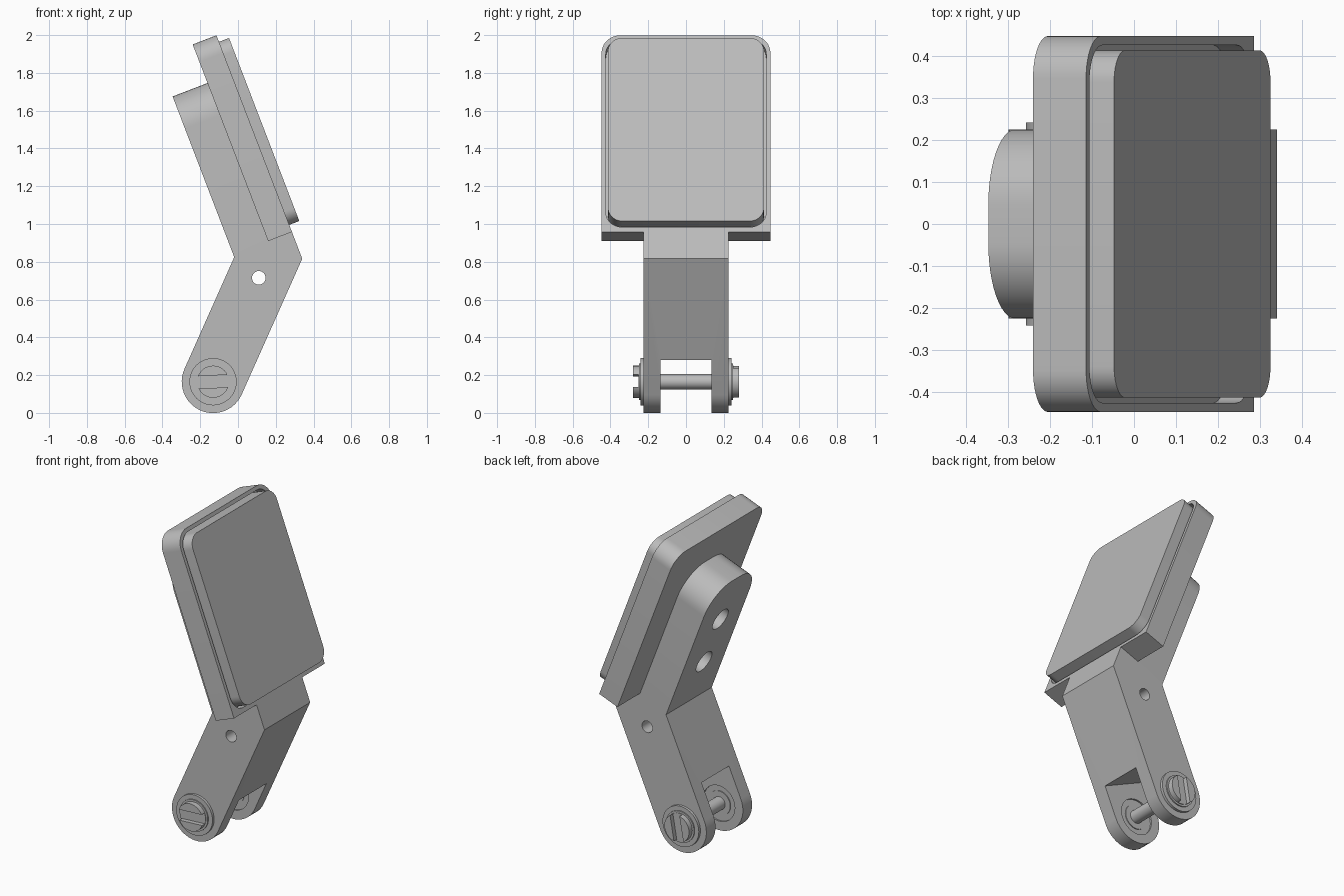
import bpy, bmesh, math
from mathutils import Matrix, Vector

cube = bpy.data.objects.get("Cube")
if cube:
    bpy.data.objects.remove(cube, do_unlink=True)

grey = bpy.data.materials.new("satin grey")
grey.use_nodes = True
grey.diffuse_color = (0.5, 0.5, 0.5, 1)
grey.node_tree.nodes["Principled BSDF"].inputs["Base Color"].default_value = (0.5, 0.5, 0.5, 1)


def frame(a, b, origin=(0, 0, 0)):
    """Matrix whose local x and y axes are a and b."""
    a, b = Vector(a), Vector(b)
    m = Matrix((a, b, a.cross(b))).transposed().to_4x4()
    m.translation = origin
    return m


# Frames: side looks along y, pad lies in the tilted plane (across, up, outward)
TILT = math.radians(21)
UP = Vector((-math.sin(TILT), 0, math.cos(TILT)))
OUT = Vector((math.cos(TILT), 0, math.sin(TILT)))
SIDE = frame((1, 0, 0), (0, 0, 1))
PAD = frame((0, 1, 0), UP)
PIVOT = Vector((-0.132, 0, 0.165))
LEAN = math.radians(24.4)
AXIS = Vector((math.sin(LEAN), 0, math.cos(LEAN)))
RADIUS = 0.166


def extrude(name, outline, low, high, m):
    """Prism from a 2D outline between two depths of a frame."""
    bm = bmesh.new()
    rings = [[bm.verts.new((x, y, d)) for x, y in outline] for d in (low, high)]
    bm.faces.new(rings[0][::-1])
    bm.faces.new(rings[1])
    n = len(outline)
    for i in range(n):
        j = (i + 1) % n
        bm.faces.new((rings[0][i], rings[0][j], rings[1][j], rings[1][i]))
    bmesh.ops.recalc_face_normals(bm, faces=bm.faces)
    bm.transform(m)
    mesh = bpy.data.meshes.new(name)
    bm.to_mesh(mesh)
    bm.free()
    mesh.materials.append(grey)
    ob = bpy.data.objects.new(name, mesh)
    bpy.context.collection.objects.link(ob)
    return ob


def arc(cx, cy, r, start, end, steps):
    return [(cx + r * math.cos(math.radians(start + (end - start) * i / steps)),
             cy + r * math.sin(math.radians(start + (end - start) * i / steps)))
            for i in range(steps + 1)]


def circle(cx, cy, r, steps=48):
    return arc(cx, cy, r, 0, 360, steps)[:-1]


def rounded(half, bottom, top, r_top, r_bottom=0):
    pts = []
    for sx, y, sy, r, start in ((1, top, 1, r_top, 0), (-1, top, 1, r_top, 90),
                                (-1, bottom, -1, r_bottom, 180), (1, bottom, -1, r_bottom, 270)):
        if r:
            pts += arc(sx * (half - r), y - sy * r, r, start, start + 90, 10)
        else:
            pts.append((sx * half, y))
    return pts


def cut(ob, cutter, operation="DIFFERENCE"):
    mod = ob.modifiers.new("cut", "BOOLEAN")
    mod.operation, mod.solver, mod.object = operation, "EXACT", cutter
    bpy.context.view_layer.objects.active = ob
    bpy.ops.object.modifier_apply(modifier=mod.name)
    bpy.data.objects.remove(cutter, do_unlink=True)


def smooth(ob):
    bpy.ops.object.select_all(action="DESELECT")
    ob.select_set(True)
    bpy.context.view_layer.objects.active = ob
    bpy.ops.object.shade_smooth_by_angle(angle=math.radians(30))


def in_pad(out, up):
    p = OUT * out + UP * up
    return p.x, p.z


# Bent arm: rounded pivot end, elbow, and upper half behind the plate
REAR, BACK, FRONT, BASE, ARM_TOP = 0.277, 0.475, 0.61, 0.792, 1.688
lean_deg = math.degrees(LEAN)
profile = [in_pad(REAR, 0.777), in_pad(REAR, BASE)]
profile = arc(PIVOT.x, PIVOT.z, RADIUS, 180 - lean_deg, 360 - lean_deg, 24)
profile += [in_pad(FRONT, 0.64), in_pad(FRONT, BASE), in_pad(BACK, BASE),
            in_pad(BACK, ARM_TOP), in_pad(REAR, ARM_TOP), in_pad(REAR, 0.777)]
arm = extrude("arm", profile, -0.225, 0.225, SIDE)

bm = bmesh.new()
bm.from_mesh(arm.data)
corners = [e for e in bm.edges
           if all(abs(v.co.dot(UP) - ARM_TOP) < 0.001 for v in e.verts)
           and abs(e.verts[0].co.y - e.verts[1].co.y) < 0.001]
bmesh.ops.bevel(bm, geom=corners, offset=0.18, segments=12, profile=0.5, affect="EDGES")
bm.to_mesh(arm.data)
bm.free()

# Fork slot, cross hole, bearing bores and countersunk rear holes
fork = frame((0, 1, 0), AXIS, PIVOT)
cut(arm, extrude("slot", [(-0.135, -0.4), (0.135, -0.4), (0.135, 0.2), (-0.135, 0.2)], -0.4, 0.4, fork))
cut(arm, extrude("cross_hole", circle(0.11, 0.715, 0.036, 32), -0.5, 0.5, SIDE))
cut(arm, extrude("bore", circle(PIVOT.x, PIVOT.z, 0.11), -0.5, 0.5, SIDE))
for up in (1.07, 1.385):
    cut(arm, extrude("counterbore", circle(0, up, 0.07, 32), REAR - 0.1, REAR + 0.06, PAD))
    cut(arm, extrude("screw_hole", circle(0, up, 0.04, 32), REAR, BACK - 0.01, PAD))
smooth(arm)

# Backing plate with a shallow recess that holds the pad
plate = extrude("backing_plate", rounded(0.447, BASE, 1.907, 0.1), BACK, FRONT, PAD)
cut(plate, extrude("recess", rounded(0.425, 0.82, 1.884, 0.085, 0.085), FRONT - 0.06, FRONT + 0.1, PAD))
smooth(plate)
pad = extrude("pad", rounded(0.413, 0.832, 1.870, 0.075, 0.075), FRONT - 0.065, FRONT + 0.057, PAD)
smooth(pad)

# Pivot: rod, flanged bearings and slotted screw heads
hub = circle(PIVOT.x, PIVOT.z, 1)


def disc(name, r, low, high, side=1):
    ob = extrude(name, circle(PIVOT.x, PIVOT.z, r), min(side * low, side * high),
                 max(side * low, side * high), SIDE)
    smooth(ob)
    return ob


disc("pivot_rod", 0.04, -0.24, 0.24)
for side, label, turn in ((1, "front", 3), (-1, "back", 80)):
    disc(label + "_bearing", 0.11, 0.145, 0.23, side)
    disc(label + "_inner_ring", 0.075, 0.14, 0.2, side)
    disc(label + "_flange", 0.125, 0.225, 0.241, side)
    disc(label + "_collar", 0.097, 0.235, 0.248, side)
    head = disc(label + "_screw_head", 0.085, 0.24, 0.28, side)
    spin = SIDE.copy()
    spin.translation = PIVOT
    spin = spin @ Matrix.Rotation(math.radians(turn), 4, "Z")
    groove = [(-0.2, -0.033), (0.2, -0.033), (0.2, 0.033), (-0.2, 0.033)]
    depths = sorted((side * 0.252, side * 0.35))
    cut(head, extrude("groove", groove, depths[0], depths[1], spin))
    smooth(head)
